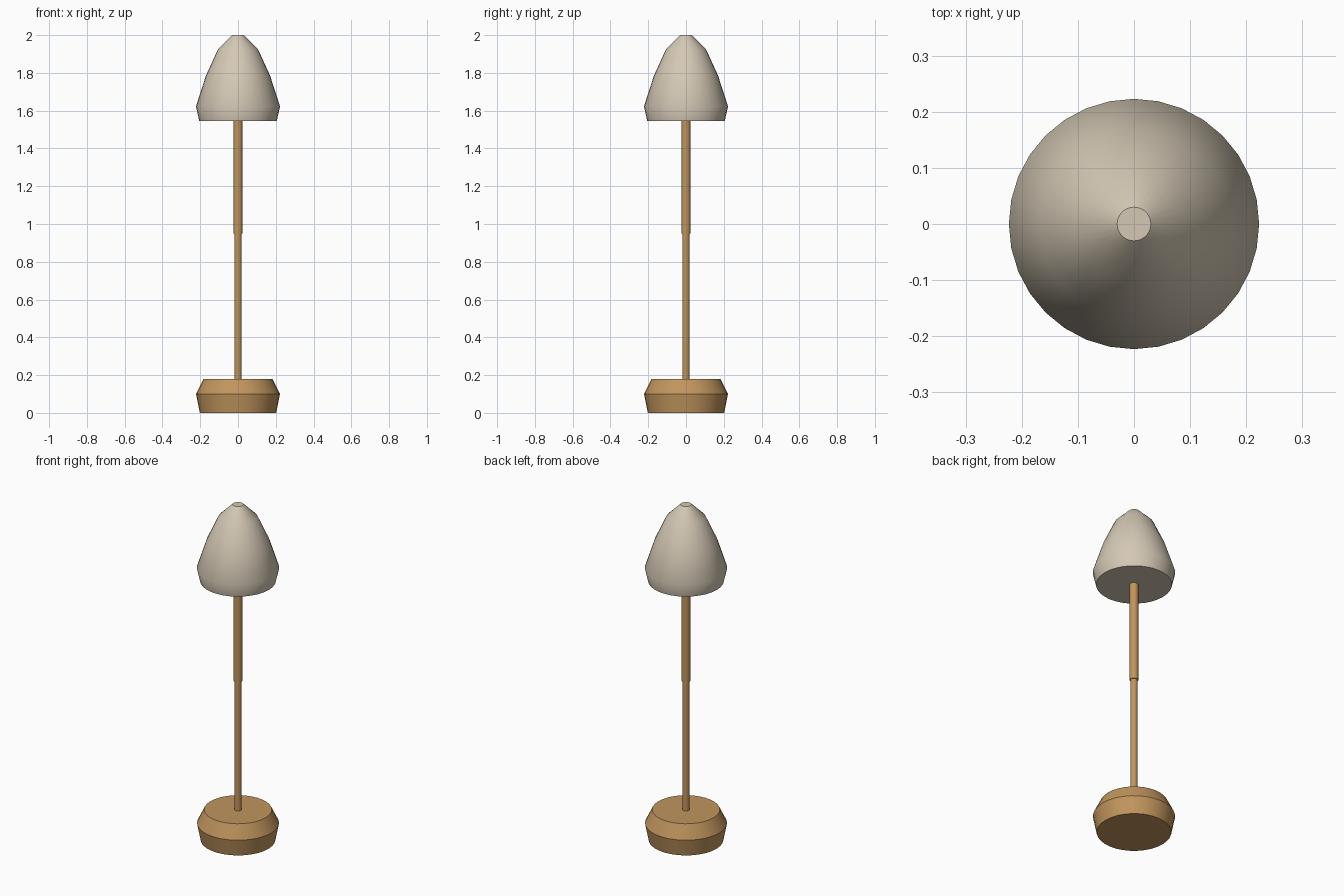
import bpy
import bmesh
import math

cube = bpy.data.objects.get("Cube")
if cube:
    bpy.data.objects.remove(cube, do_unlink=True)


def make_material(name, colour):
    mat = bpy.data.materials.new(name)
    mat.use_nodes = True
    mat.diffuse_color = colour
    mat.node_tree.nodes["Principled BSDF"].inputs["Base Color"].default_value = colour
    return mat


def lathe(name, profile, sides, mat, sharp_angle):
    """Closed turned solid from (radius, height) points, bottom to top."""
    bm = bmesh.new()
    rings = []
    for radius, z in profile:
        ring = []
        for i in range(sides):
            a = math.tau * i / sides
            ring.append(bm.verts.new((radius * math.cos(a), radius * math.sin(a), z)))
        rings.append(ring)
    for low, high in zip(rings, rings[1:]):
        for i in range(sides):
            j = (i + 1) % sides
            bm.faces.new((low[i], low[j], high[j], high[i]))
    bm.faces.new(rings[0][::-1])
    bm.faces.new(rings[-1])
    mesh = bpy.data.meshes.new(name)
    bm.to_mesh(mesh)
    bm.free()
    mesh.materials.append(mat)
    obj = bpy.data.objects.new(name, mesh)
    bpy.context.collection.objects.link(obj)
    bpy.ops.object.select_all(action="DESELECT")
    obj.select_set(True)
    bpy.context.view_layer.objects.active = obj
    bpy.ops.object.shade_smooth_by_angle(angle=math.radians(sharp_angle))
    return obj


brass = make_material("warm brass", (0.53, 0.30, 0.11, 1))
cream = make_material("cream shade", (0.66, 0.58, 0.46, 1))

# Weighted foot with a chamfered top
lathe("base", [(0.202, 0), (0.222, 0.1), (0.183, 0.18)], 32, brass, 30)

# Slim pole and the slightly wider sleeve above it
lathe("lower_pole", [(0.019, 0.18), (0.019, 0.95)], 16, brass, 30)
lathe("upper_sleeve", [(0.024, 0.95), (0.024, 1.545)], 16, brass, 30)

# Domed shade with a tucked-in rim and a small flat crown
lathe("lamp_shade",
      [(0.205, 1.545), (0.223, 1.622), (0.17, 1.785), (0.106, 1.925), (0.03, 2)],
      32, cream, 40)
